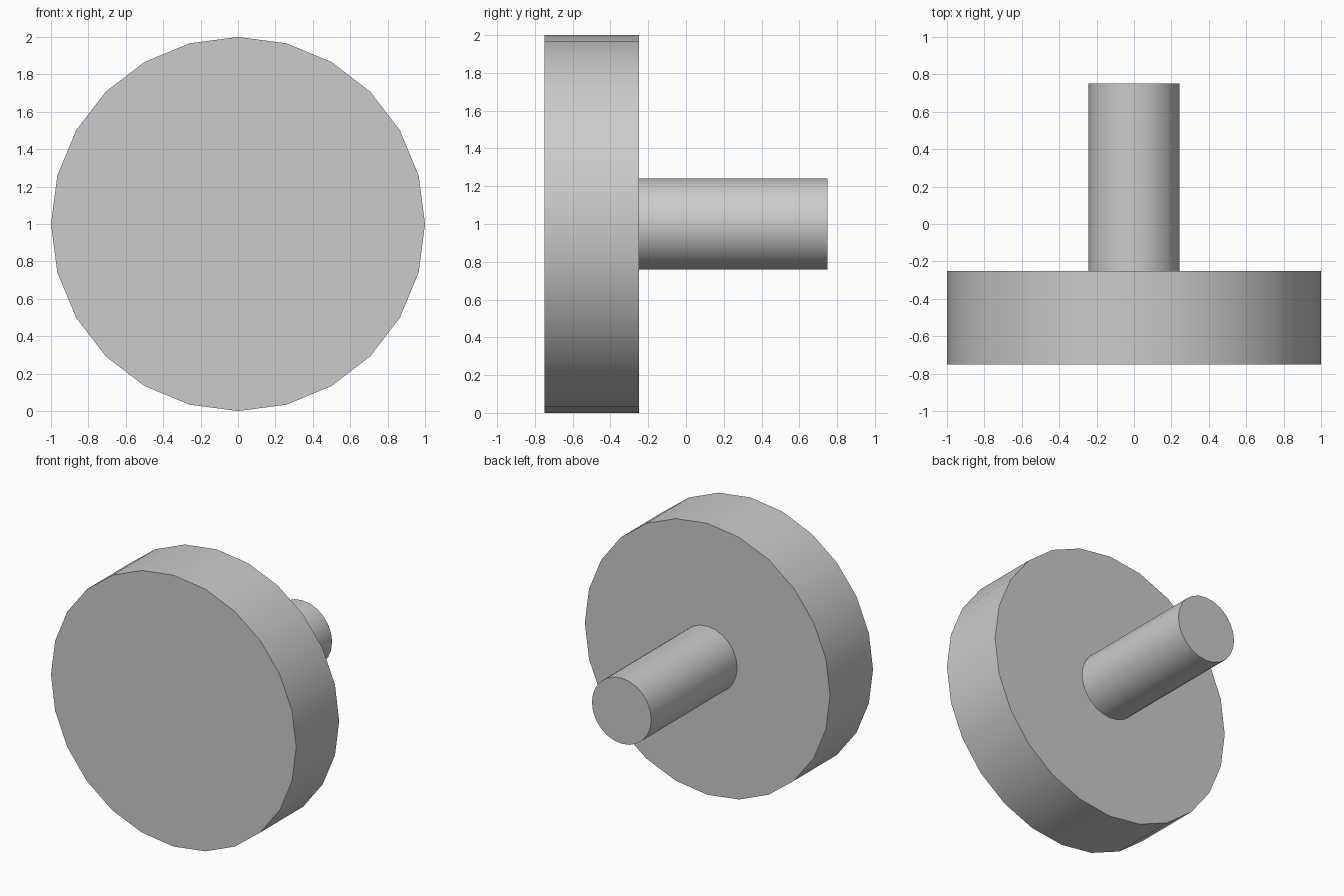
import bpy
from math import radians

if "Cube" in bpy.data.objects:
    bpy.data.objects.remove(bpy.data.objects["Cube"])


def cylinder(name, radius, y0, y1, sides=24):
    """Smooth-sided cylinder lying along y, centred at z = 1."""
    bpy.ops.mesh.primitive_cylinder_add(
        vertices=sides, radius=radius, depth=y1 - y0,
        location=(0, (y0 + y1) / 2, 1), rotation=(radians(90), 0, 0))
    obj = bpy.context.object
    obj.name = name
    bpy.ops.object.transform_apply(location=False, rotation=True, scale=True)
    bpy.ops.object.shade_smooth_by_angle(angle=radians(30))
    return obj


# Wide front disc
cylinder("disc", 1.0, -0.75, -0.25)

# Narrow shaft behind the disc
cylinder("shaft", 0.242, -0.25, 0.75)
